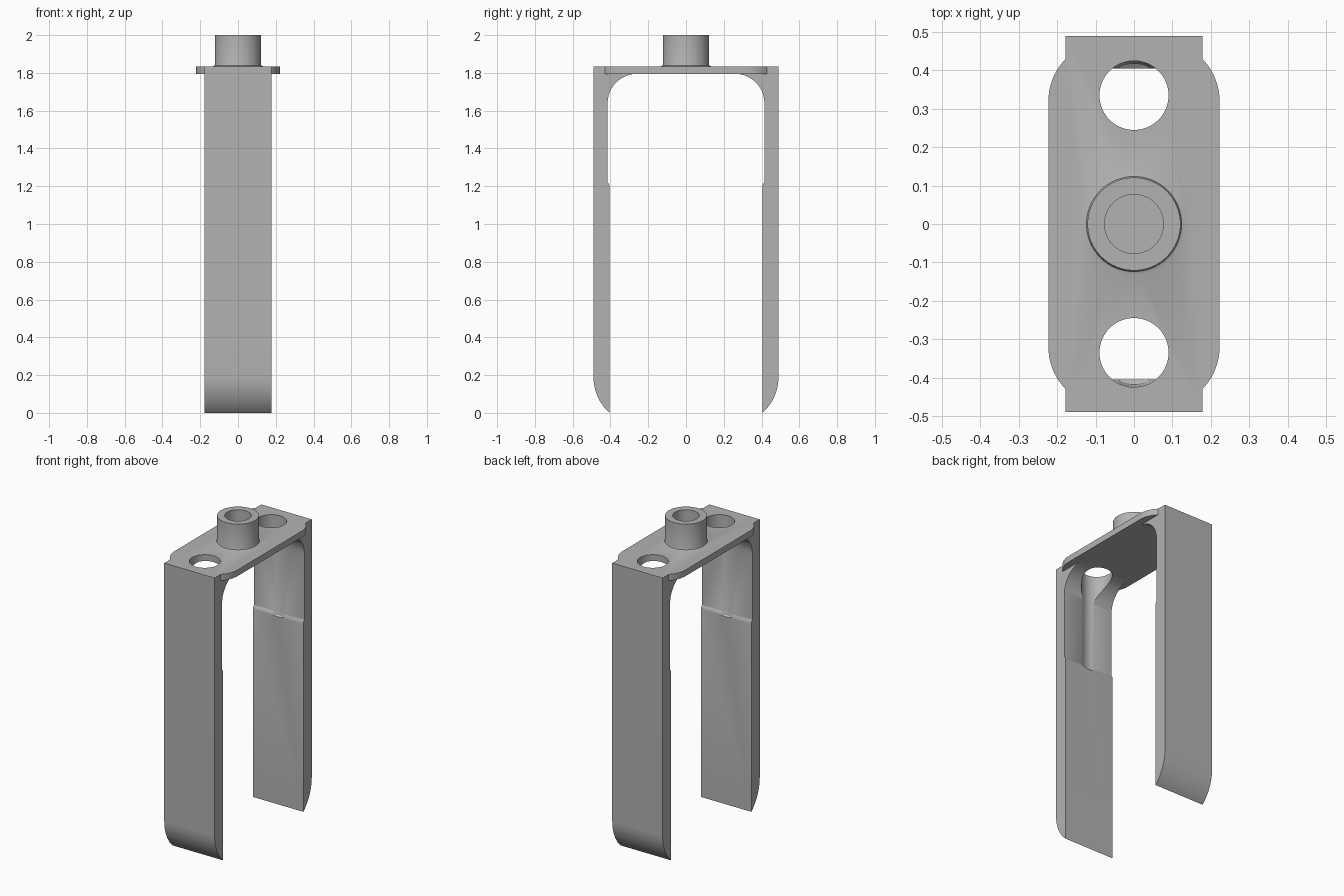
import bpy, bmesh, math

if "Cube" in bpy.data.objects:
    bpy.data.objects.remove(bpy.data.objects["Cube"])

gray = bpy.data.materials.new("gray metal")
gray.diffuse_color = (0.45, 0.45, 0.45, 1)
gray.use_nodes = True
gray.node_tree.nodes["Principled BSDF"].inputs["Base Color"].default_value = gray.diffuse_color


def arc(cx, cy, r, a0, a1, n=12):
    return [(cx + r * math.cos(math.radians(a0 + (a1 - a0) * i / n)),
             cy + r * math.sin(math.radians(a0 + (a1 - a0) * i / n))) for i in range(n + 1)]


def finish(name, bm):
    bmesh.ops.remove_doubles(bm, verts=bm.verts, dist=1e-5)
    bmesh.ops.recalc_face_normals(bm, faces=bm.faces)
    me = bpy.data.meshes.new(name)
    bm.to_mesh(me)
    bm.free()
    me.materials.append(gray)
    ob = bpy.data.objects.new(name, me)
    bpy.context.collection.objects.link(ob)
    return ob


def prism(name, pts, offset):
    """Extrude a closed 3D outline along an offset."""
    bm = bmesh.new()
    face = bm.faces.new([bm.verts.new(p) for p in pts])
    new = bmesh.ops.extrude_face_region(bm, geom=[face])["geom"]
    bmesh.ops.translate(bm, vec=offset, verts=[g for g in new if isinstance(g, bmesh.types.BMVert)])
    return finish(name, bm)


def lathe(name, profile, y=0, n=64):
    """Spin an (r, z) profile that starts and ends on the axis."""
    bm = bmesh.new()
    vs = [bm.verts.new((r, 0, z)) for r, z in profile]
    edges = [bm.edges.new(p) for p in zip(vs, vs[1:])]
    bmesh.ops.spin(bm, geom=vs + edges, cent=(0, 0, 0), axis=(0, 0, 1), angle=2 * math.pi, steps=n)
    bmesh.ops.translate(bm, vec=(0, y, 0), verts=bm.verts)
    return finish(name, bm)


def boolean(ob, other, op):
    mod = ob.modifiers.new("bool", 'BOOLEAN')
    mod.object, mod.operation, mod.solver = other, op, 'EXACT'
    bpy.context.view_layer.objects.active = ob
    bpy.ops.object.modifier_apply(modifier=mod.name)
    bpy.data.objects.remove(other)


# Fork: half of the U profile (y, z), mirrored and extruded across x
R = 0.255
half = [(0.0, 1.835), (0.49, 1.835)]
half += arc(0.49 - R, 0.19, R, 0, -48.2)[:-1]        # rounded outer toe
half += [(0.405, 0.0), (0.405, 1.2), (0.408, 1.212), (0.415, 1.222)]  # inner ledge
half += arc(0.26, 1.64, 0.155, 0, 90)                # inner corner fillet
half += [(0.0, 1.795)]
outline = half + [(-y, z) for y, z in reversed(half[1:-1])]
fork = prism("fork", [(-0.178, y, z) for y, z in outline], (0.356, 0, 0))

# Top plate with rounded shoulders
q = arc(0.066, 0.32, 0.157, 0, 44.5)
side = q + [(-x, y) for x, y in reversed(q)]
plate_pts = side + [(-x, -y) for x, y in side]
plate = prism("plate", [(x, y, 1.795) for x, y in plate_pts], (0, 0, 0.04))
boolean(fork, plate, 'UNION')

# Hollow boss with a small fillet at its base
boss = lathe("boss", [(0, 1.81), (0.132, 1.81), (0.132, 1.835), (0.124, 1.838), (0.121, 1.847),
                      (0.121, 2.0), (0.077, 2.0), (0.077, 1.84), (0, 1.84)])
boolean(fork, boss, 'UNION')

# Through holes that continue as shallow grooves down the inside of the legs
for s in (-1, 1):
    drill = lathe("drill", [(0, 1.9), (0.09, 1.9), (0.09, 1.222), (0.083, 1.205),
                            (0.068, 1.195), (0, 1.195)], y=s * 0.335)
    boolean(fork, drill, 'DIFFERENCE')

bpy.ops.object.select_all(action='DESELECT')
fork.select_set(True)
bpy.context.view_layer.objects.active = fork
bpy.ops.object.shade_smooth_by_angle(angle=math.radians(30))
